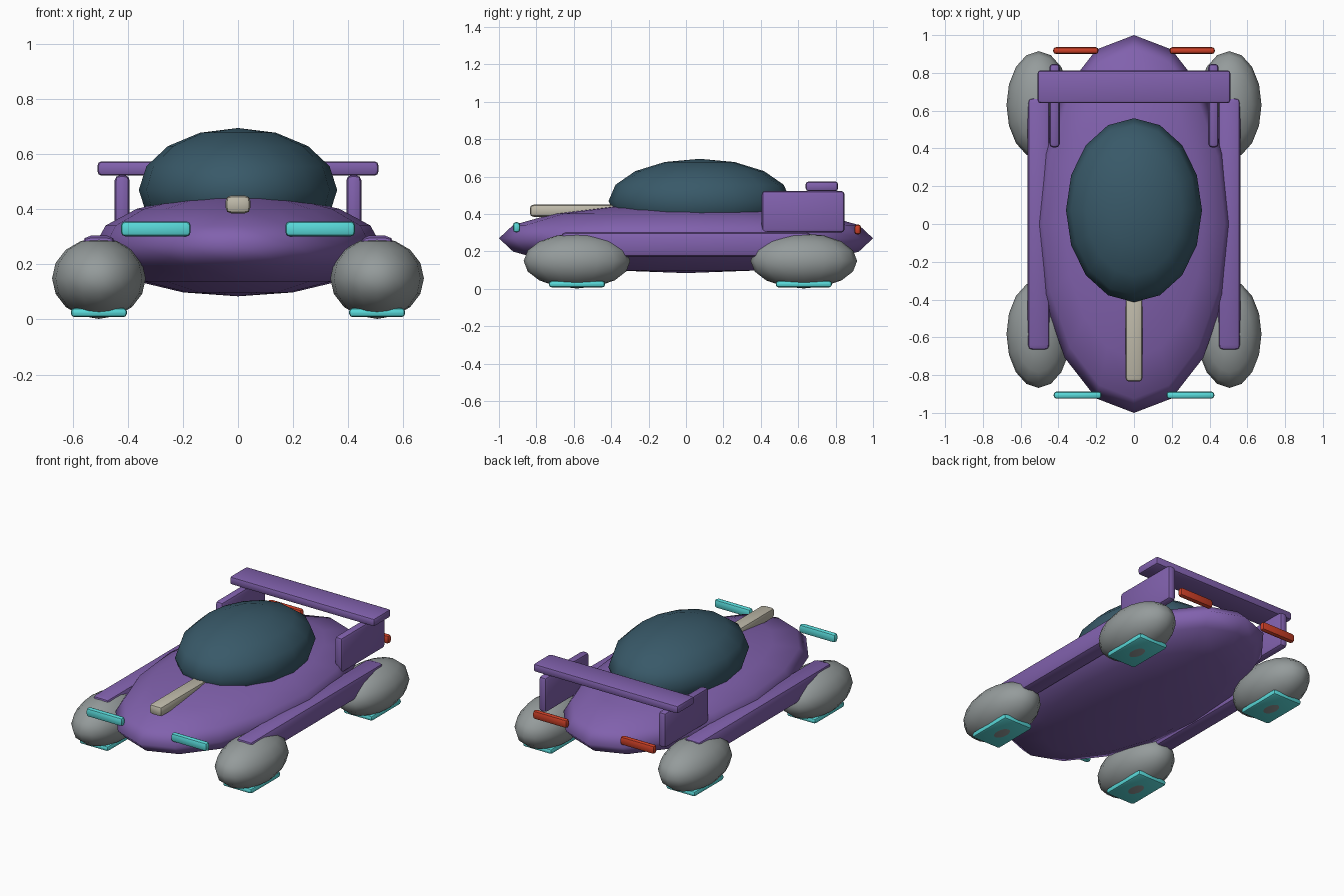
import bpy

if "Cube" in bpy.data.objects:
    bpy.data.objects.remove(bpy.data.objects["Cube"])

def material(name, rgb):
    m = bpy.data.materials.new(name)
    m.diffuse_color = (*rgb, 1)
    m.use_nodes = True
    m.node_tree.nodes["Principled BSDF"].inputs["Base Color"].default_value = m.diffuse_color
    return m

PURPLE = material("purple_paint", (0.22, 0.12, 0.42))
GLASS = material("dark_glass", (0.04, 0.10, 0.14))
CYAN = material("cyan_glow", (0.10, 0.70, 0.70))
RED = material("red_light", (0.60, 0.05, 0.02))
CREAM = material("cream_trim", (0.52, 0.49, 0.40))
METAL = material("grey_metal", (0.30, 0.33, 0.33))

def finish(ob, name, mat):
    ob.name = name
    ob.data.materials.append(mat)
    return ob

def ellipsoid(name, centre, radii, mat):
    bpy.ops.mesh.primitive_uv_sphere_add(segments=16, ring_count=8, location=centre)
    ob = bpy.context.object
    ob.scale = radii
    bpy.ops.object.transform_apply(location=False, rotation=False, scale=True)
    bpy.ops.object.shade_smooth()
    return finish(ob, name, mat)

def box(name, x, y, z, mat, bevel):
    """Rounded box from (min, max) pairs."""
    spans = (x, y, z)
    bpy.ops.mesh.primitive_cube_add(size=1, location=[(a + b) / 2 for a, b in spans])
    ob = bpy.context.object
    ob.scale = [abs(b - a) for a, b in spans]
    bpy.ops.object.transform_apply(location=False, rotation=False, scale=True)
    mod = ob.modifiers.new("rounded_edges", "BEVEL")
    mod.width = bevel
    mod.segments = 2
    bpy.ops.object.modifier_apply(modifier=mod.name)
    bpy.ops.object.shade_smooth_by_angle()
    return finish(ob, name, mat)

# Hull, canopy and nose spine
ellipsoid("hull", (0, 0, 0.27), (0.52, 1.0, 0.186), PURPLE)
ellipsoid("canopy", (0, 0.073, 0.47), (0.36, 0.487, 0.225), GLASS)
box("nose_spine", (-0.045, 0.045), (-0.835, -0.3), (0.385, 0.45), CREAM, 0.02)

# Rear wing
box("rear_wing", (-0.51, 0.51), (0.64, 0.813), (0.522, 0.574), PURPLE, 0.015)

for side, s in (("left", -1), ("right", 1)):
    def mirrored(a, b):
        return (s * a, s * b)

    # Hover pods with glowing pads
    for end, y in (("front", -0.583), ("rear", 0.63)):
        ellipsoid(f"{end}_{side}_pod", (s * 0.505, y, 0.149), (0.17, 0.285, 0.147), METAL)
        box(f"{end}_{side}_hover_pad", mirrored(0.403, 0.607),
            (y - 0.15, y + 0.15), (0.008, 0.042), CYAN, 0.014)

    # Side sill joining the pods
    box(f"{side}_sill", mirrored(0.445, 0.565), (-0.67, 0.67), (0.17, 0.304), PURPLE, 0.03)
    # Wing support
    box(f"{side}_wing_support", mirrored(0.393, 0.448), (0.405, 0.848), (0.30, 0.524), PURPLE, 0.02)
    # Lights
    box(f"{side}_headlight", mirrored(0.172, 0.425), (-0.925, -0.887), (0.302, 0.356), CYAN, 0.015)
    box(f"{side}_taillight", mirrored(0.188, 0.428), (0.9, 0.936), (0.29, 0.344), RED, 0.015)
